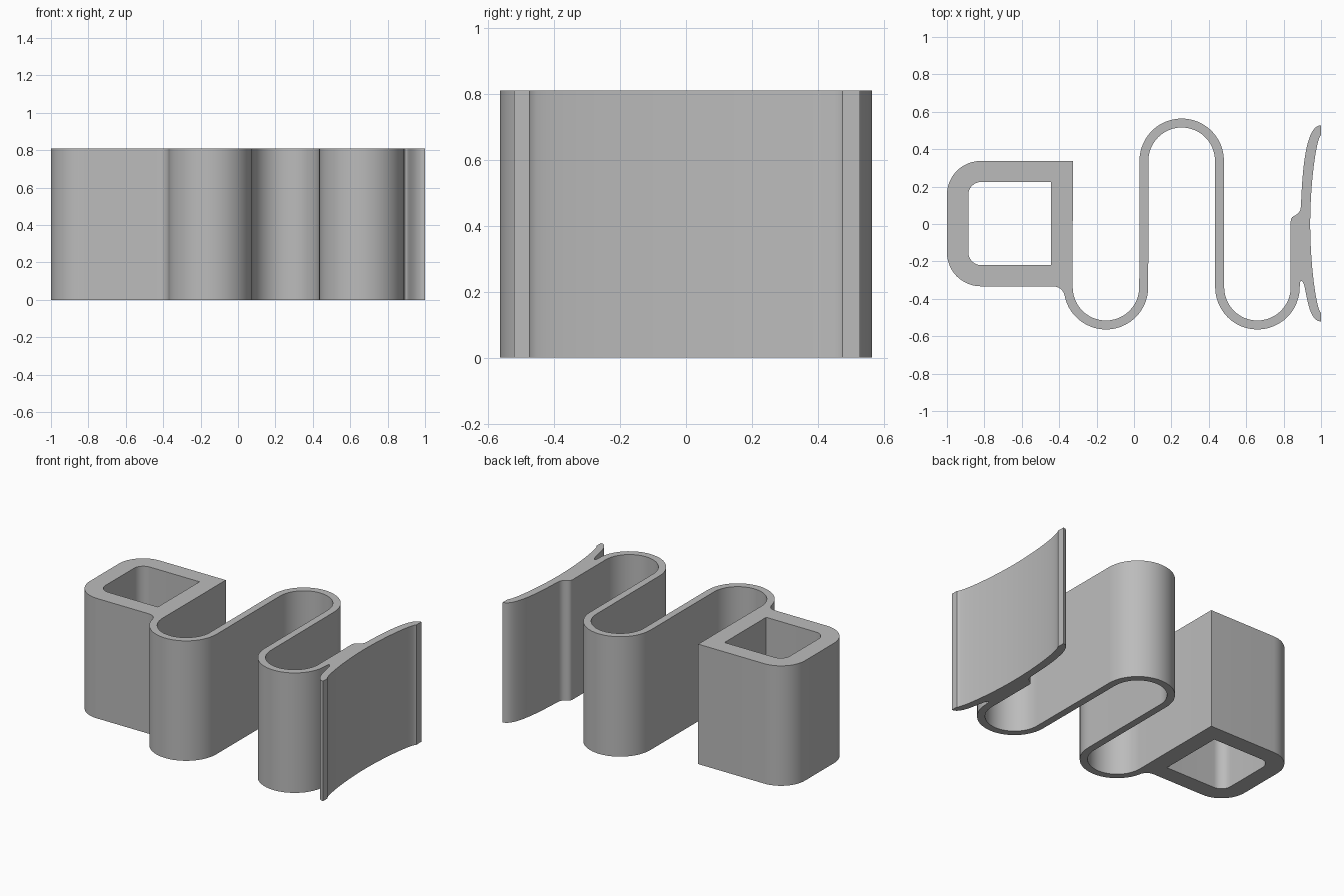
import bpy, bmesh, math
from mathutils import Vector, geometry

cube = bpy.data.objects.get("Cube")
if cube:
    bpy.data.objects.remove(cube, do_unlink=True)

HEIGHT = 0.81
BEND_Y = 0.338                 # bend centres lie at +/- this depth
INNER, OUTER = 0.178, 0.226    # inner and outer bend radii
BENDS = (-0.15, 0.255, 0.66)   # x of the three bend centres


def arc(cx, cy, r, start, end, steps=24):
    """Points along a circular arc, angles in degrees."""
    angles = [math.radians(start + (end - start) * i / steps) for i in range(steps + 1)]
    return [(cx + r * math.cos(a), cy + r * math.sin(a)) for a in angles]


def bezier(*pts, steps=14):
    """Points along a cubic curve."""
    return [tuple(p) for p in geometry.interpolate_bezier(*[Vector(p) for p in pts], steps)]


def add_loop(bm, pts):
    """Closed ring of edges, skipping coincident points."""
    clean = []
    for p in pts:
        if not clean or (Vector(p) - Vector(clean[-1])).length > 1e-4:
            clean.append(p)
    verts = [bm.verts.new((x, y, 0)) for x, y in clean]
    for i, v in enumerate(verts):
        bm.edges.new((v, verts[(i + 1) % len(verts)]))


def box_loop(x0, x1, y0, y1, r):
    """Box outline with its two left corners rounded, from back right to front right."""
    return ([(x1, y1)] + arc(x0 + r, y1 - r, r, 90, 180, 12)
            + arc(x0 + r, y0 + r, r, 180, 270, 12) + [(x1, y0)])


a, b, c = BENDS

# Box end, then the fillet running into the first bend
outline = box_loop(-1, -0.44, -0.333, 0.337, 0.18)
outline[0] = (-0.327, 0.337)
outline += bezier((-0.44, -0.333), (-0.4, -0.333), (-0.378, -0.35), (-0.369, -0.39), steps=9)

# Front side of the serpentine strip
outline += arc(a, -BEND_Y, OUTER, 194, 360)
outline += arc(b, BEND_Y, INNER, 180, 0)
outline += arc(c, -BEND_Y, OUTER, 180, 360)

# Narrow groove and the flared front end of the plate
outline += [(0.888, -0.31), (0.893, -0.303)]
outline += bezier((0.898, -0.305), (0.925, -0.32), (0.92, -0.52), (1, -0.522))

# Concave outer face of the plate
face = bezier((1, 0.475), (0.975, 0.46), (0.942, 0.22), (0.942, 0))
outline += [(x, -y) for x, y in face] + face[::-1]

# Flared back end of the plate and its step down to the strip
outline += bezier((1, 0.528), (0.92, 0.53), (0.9, 0.3), (0.893, 0.1))
outline += bezier((0.893, 0.1), (0.89, 0.03), (0.84, 0.06), (0.838, 0.015), steps=10)

# Back side of the serpentine strip, returning to the box
outline += arc(c, -BEND_Y, INNER, 360, 180)
outline += arc(b, BEND_Y, OUTER, 0, 180)
outline += arc(a, -BEND_Y, INNER, 360, 180)

# Window through the box
window = box_loop(-0.886, -0.445, -0.22, 0.225, 0.07)

# Fill the profile and extrude it upward
bm = bmesh.new()
add_loop(bm, outline)
add_loop(bm, window)
bmesh.ops.triangle_fill(bm, edges=bm.edges[:], use_beauty=True)
result = bmesh.ops.extrude_face_region(bm, geom=bm.faces[:])
top = [g for g in result["geom"] if isinstance(g, bmesh.types.BMVert)]
bmesh.ops.translate(bm, verts=top, vec=(0, 0, HEIGHT))
bmesh.ops.recalc_face_normals(bm, faces=bm.faces[:])
mesh = bpy.data.meshes.new("spring_clip")
bm.to_mesh(mesh)
bm.free()

clip = bpy.data.objects.new("spring_clip", mesh)
bpy.context.collection.objects.link(clip)

# Plain grey plastic
grey = bpy.data.materials.new("grey_plastic")
grey.use_nodes = True
grey.diffuse_color = (0.5, 0.5, 0.5, 1)
grey.node_tree.nodes["Principled BSDF"].inputs["Base Color"].default_value = (0.5, 0.5, 0.5, 1)
mesh.materials.append(grey)

bpy.ops.object.select_all(action="DESELECT")
clip.select_set(True)
bpy.context.view_layer.objects.active = clip
bpy.ops.object.shade_smooth_by_angle(angle=math.radians(30))
